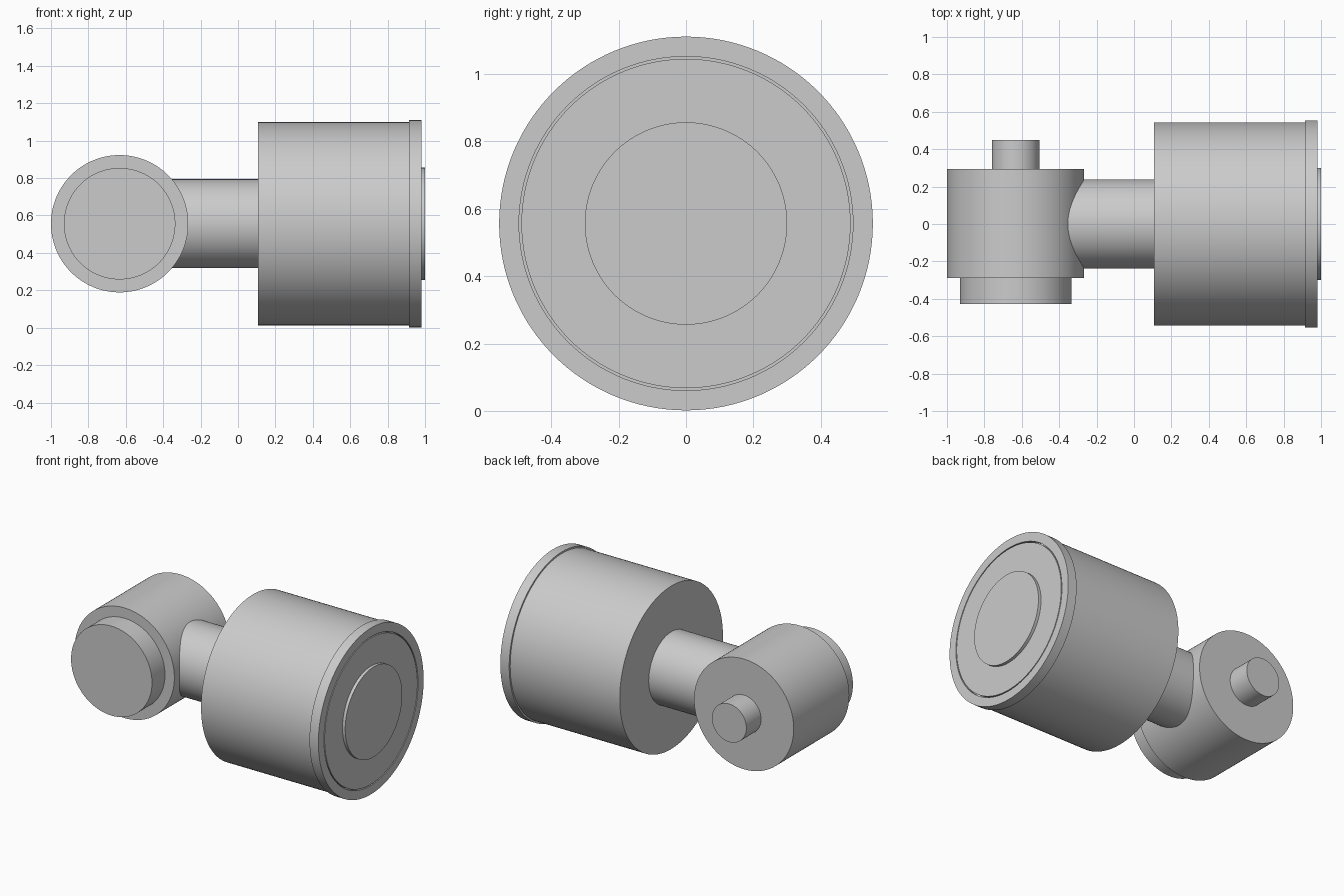
import bpy, bmesh, math
from mathutils import Matrix, Vector

if "Cube" in bpy.data.objects:
    bpy.data.objects.remove(bpy.data.objects["Cube"], do_unlink=True)

AXIS_Z = 0.556
BARREL_X = -0.633
SIDES = 128

grey = bpy.data.materials.new("plain grey")
grey.use_nodes = True
colour = (0.6, 0.6, 0.6, 1)
grey.diffuse_color = colour
grey.node_tree.nodes["Principled BSDF"].inputs["Base Color"].default_value = colour


def turned(name, profile, centre, rotation):
    """Spin (distance along axis, radius) points about local z, then lay the axis down."""
    bm = bmesh.new()
    verts = [bm.verts.new((r, 0, d)) for d, r in profile]
    edges = [bm.edges.new(pair) for pair in zip(verts, verts[1:])]
    bmesh.ops.spin(bm, geom=verts + edges, cent=(0, 0, 0), axis=(0, 0, 1),
                   angle=math.tau, steps=SIDES, use_duplicate=False)
    bmesh.ops.remove_doubles(bm, verts=bm.verts, dist=0.0001)
    bmesh.ops.recalc_face_normals(bm, faces=bm.faces)
    bm.transform(Matrix.Translation(Vector(centre)) @ rotation)
    mesh = bpy.data.meshes.new(name)
    bm.to_mesh(mesh)
    bm.free()
    mesh.materials.append(grey)
    obj = bpy.data.objects.new(name, mesh)
    bpy.context.collection.objects.link(obj)
    bpy.ops.object.select_all(action="DESELECT")
    obj.select_set(True)
    bpy.context.view_layer.objects.active = obj
    bpy.ops.object.shade_smooth_by_angle(angle=math.radians(30))
    return obj


along_x = Matrix.Rotation(math.pi / 2, 4, "Y")
along_y = Matrix.Rotation(-math.pi / 2, 4, "X")

# Large housing with end flange, narrow ring groove and raised centre disc
turned("housing", [(0.108, 0), (0.108, 0.543), (0.915, 0.543), (0.915, 0.554),
                   (0.98, 0.554), (0.98, 0.495), (0.96, 0.495), (0.96, 0.488),
                   (0.98, 0.488), (0.98, 0.3), (1.0, 0.3), (1.0, 0)],
       (0, 0, AXIS_Z), along_x)

# Neck joining the housing to the cross barrel
turned("neck", [(-0.5, 0), (-0.5, 0.238), (0.12, 0.238), (0.12, 0)],
       (0, 0, AXIS_Z), along_x)

# Cross barrel with a stepped front cap and a rear pin
turned("cross_barrel", [(-0.427, 0), (-0.427, 0.298), (-0.29, 0.298), (-0.29, 0.367),
                        (0.295, 0.367), (0.295, 0.127), (0.45, 0.127), (0.45, 0)],
       (BARREL_X, 0, AXIS_Z), along_y)
